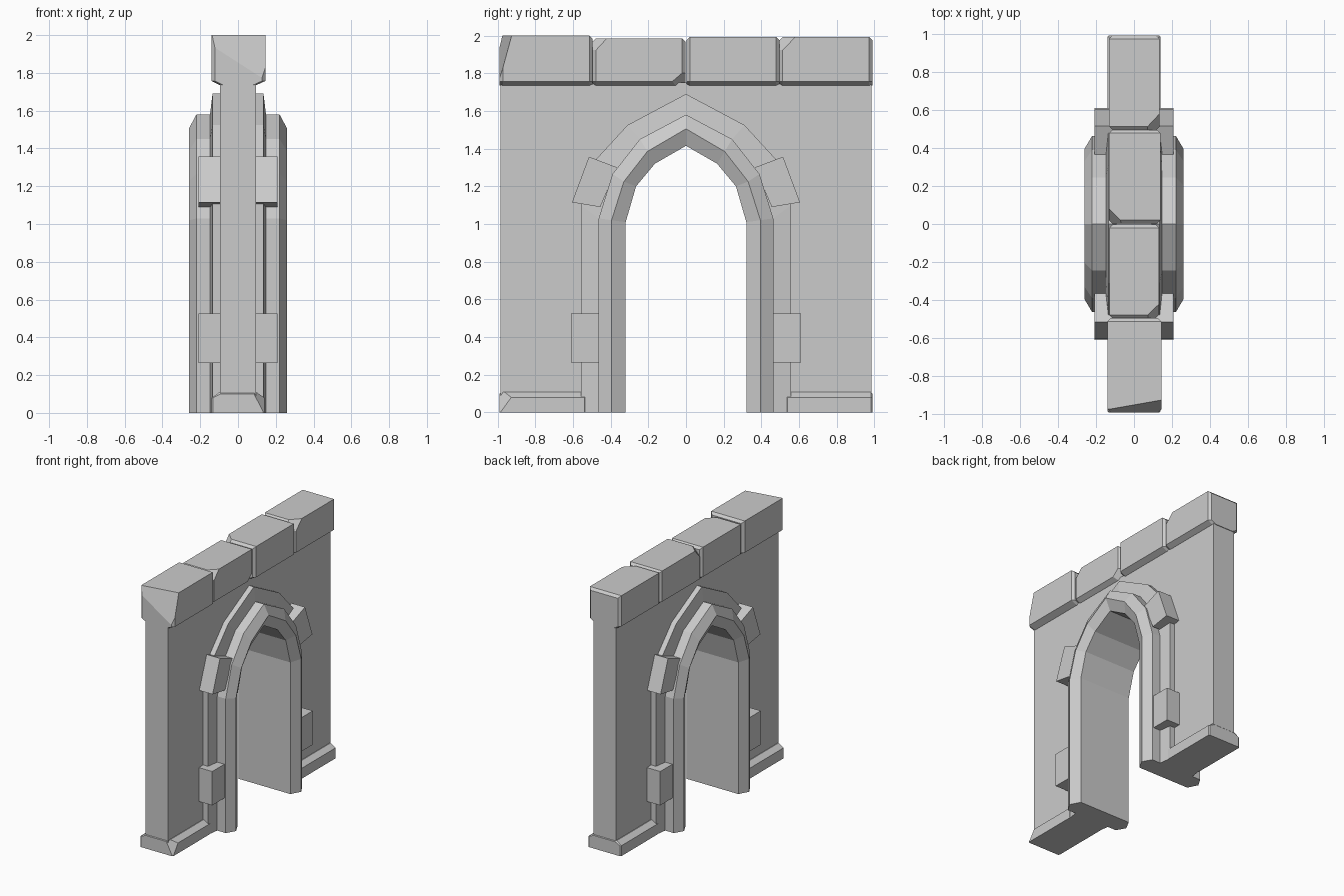
import bpy
import bmesh
from mathutils import Vector

cube = bpy.data.objects.get("Cube")
if cube:
    bpy.data.objects.remove(cube)

stone = bpy.data.materials.new("pale_grey_stone")
stone.use_nodes = True
GREY = (0.6, 0.6, 0.6, 1)
stone.diffuse_color = GREY
stone.node_tree.nodes["Principled BSDF"].inputs["Base Color"].default_value = GREY


def finish(name, bm):
    bmesh.ops.recalc_face_normals(bm, faces=bm.faces[:])
    mesh = bpy.data.meshes.new(name)
    bm.to_mesh(mesh)
    bm.free()
    mesh.materials.append(stone)
    ob = bpy.data.objects.new(name, mesh)
    bpy.context.collection.objects.link(ob)
    return ob


def skin(bm, rings):
    """Join closed rings of points into a capped solid."""
    loops = [[bm.verts.new(p) for p in ring] for ring in rings]
    n = len(loops[0])
    for a, b in zip(loops, loops[1:]):
        for i in range(n):
            j = (i + 1) % n
            bm.faces.new((a[i], a[j], b[j], b[i]))
    bm.faces.new(loops[0])
    bm.faces.new(loops[-1])


def chip(bm, points):
    """Slice a corner off along the plane through three points."""
    a, b, c = (Vector(p) for p in points)
    normal = (b - a).cross(c - a)
    centre = sum((v.co for v in bm.verts), Vector()) / len(bm.verts)
    if normal.dot(centre - a) > 0:
        normal = -normal
    cut = bmesh.ops.bisect_plane(bm, geom=bm.verts[:] + bm.edges[:] + bm.faces[:],
                                 plane_co=a, plane_no=normal, clear_outer=True)
    edges = [e for e in cut["geom_cut"] if isinstance(e, bmesh.types.BMEdge)]
    bmesh.ops.contextual_create(bm, geom=edges)


def full_arch(half):
    """Mirror a half outline (foot to apex) into a whole arch."""
    return [(-y, z) for y, z in half] + [(y, z) for y, z in half[-2::-1]]


def prism(name, outline, x0, x1):
    bm = bmesh.new()
    skin(bm, [[(x, y, z) for y, z in outline] for x in (x0, x1)])
    return finish(name, bm)


def arch_band(name, profile):
    """Sweep a cross-section given as (arch outline, x) pairs."""
    bm = bmesh.new()
    count = len(profile[0][0])
    skin(bm, [[(x, *outline[i]) for outline, x in profile] for i in range(count)])
    return finish(name, bm)


def bevelled_block(name, section, y0, y1, inset, floor, chips=()):
    """Block along y whose ends are chamfered all round."""
    small = [(x - inset if x > 0 else x + inset,
              min(max(z, floor), max(p[1] for p in section) - inset))
             for x, z in section]
    bm = bmesh.new()
    skin(bm, [[(x, y, z) for x, z in s] for s, y in
              ((small, y0), (section, y0 + inset), (section, y1 - inset), (small, y1))])
    for points in chips:
        chip(bm, points)
    return finish(name, bm)


# Arch outlines, from the opening outwards
opening = full_arch([(.32, 0), (.32, 1.01), (.265, 1.2), (.165, 1.32), (0, 1.415)])
ridge = full_arch([(.395, 0), (.395, 1.02), (.33, 1.225), (.205, 1.385), (0, 1.505)])
rim = full_arch([(.463, 0), (.463, 1.03), (.39, 1.265), (.245, 1.45), (0, 1.58)])
outer = full_arch([(.557, 0), (.557, 1.1), (.485, 1.335), (.31, 1.525), (0, 1.69)])

# Wall panel with the archway left open
prism("wall", [(-.985, 0)] + rim + [(.985, 0), (.985, 1.75), (-.985, 1.75)], -.095, .095)

# Chamfered arch frame and the lower trim around it
arch_band("arch_frame", [(opening, -.22), (opening, .22), (ridge, .26),
                         (rim, .22), (rim, -.22), (ridge, -.26)])
arch_band("arch_trim", [(rim, -.148), (rim, .148), (outer, .135), (outer, -.135)])

# Accent blocks on the arch, both sides and both faces
upper = [(.515, 1.357), (.365, 1.3), (.455, 1.09), (.605, 1.115)]
lower = [(.455, .265), (.61, .265), (.61, .525), (.455, .525)]
for side, face in ((s, f) for s in (-1, 1) for f in (-1, 1)):
    tag = ("front" if side < 0 else "back") + ("_left" if face > 0 else "_right")
    for label, shape in (("upper", upper), ("lower", lower)):
        prism(f"{label}_accent_{tag}", [(side * y, z) for y, z in shape],
              face * .09, face * .208)

# Skirting along the foot of the wall
skirt = [(-.14, 0), (.14, 0), (.14, .08), (.1, .108), (-.1, .108), (-.14, .08)]
bevelled_block("front_skirting", skirt, -.99, -.53, .008, 0,
               [[(.14, -.92, .09), (.09, -.99, .09), (.14, -.985, 0)]])
bevelled_block("back_skirting", skirt, .53, .99, .008, 0)

# Coping stones: y range, x range, top height, chipped corners
stones = [
    (-.99, -.495, -.14, .145, 2.0,
     [[(.145, -.925, 2), (-.14, -.975, 2), (.145, -.985, 1.78)]]),
    (-.495, -.002, -.13, .132, 1.985,
     [[(.132, -.42, 1.985), (.06, -.49, 1.985), (.132, -.48, 1.92)],
      [(.132, -.08, 1.75), (.132, -.01, 1.81), (.07, -.01, 1.75)]]),
    (.002, .495, -.132, .14, 1.993,
     [[(-.132, .08, 1.993), (-.06, .01, 1.993), (-.132, .015, 1.92)]]),
    (.495, .99, -.132, .135, 1.992,
     [[(.135, .58, 1.992), (.06, .5, 1.992), (.135, .51, 1.92)]]),
]
for i, (y0, y1, x0, x1, top, chips) in enumerate(stones, 1):
    section = [(x0, top), (x0, 1.757), (-.096, 1.735), (.096, 1.735), (x1, 1.757), (x1, top)]
    bevelled_block(f"coping_stone_{i}", section, y0, y1, .018, 1.735, chips)
